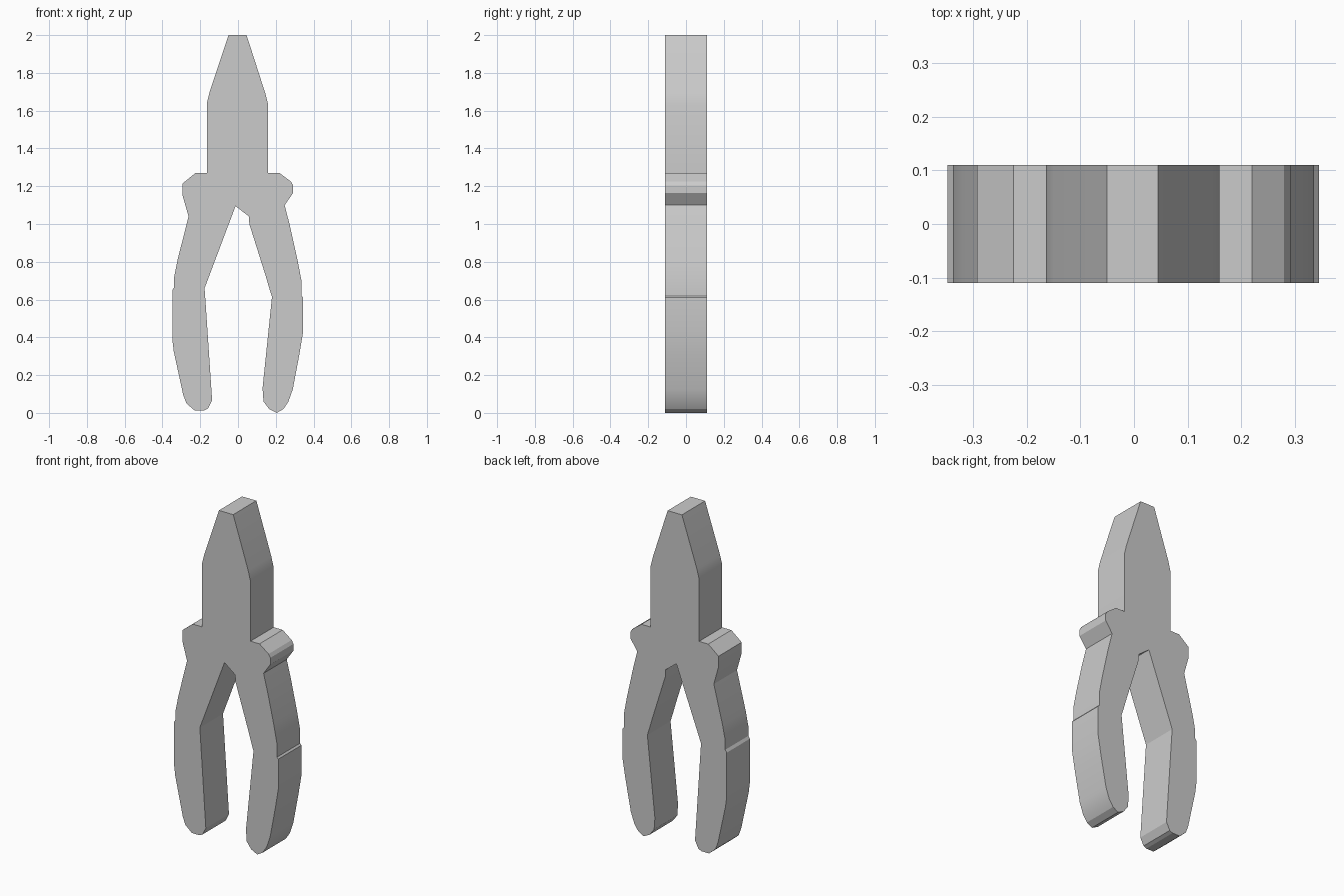
import bpy
import bmesh

if "Cube" in bpy.data.objects:
    bpy.data.objects.remove(bpy.data.objects["Cube"])

HALF_THICKNESS = 0.11

# Outline in (x, z), clockwise from the left shoulder, grouped by part
jaws = [(-.164, 1.27), (-.164, 1.645), (-.15, 1.70), (-.05, 2.0), (.045, 2.0),
        (.055, 1.97), (.145, 1.69), (.16, 1.63), (.16, 1.27)]

right_shoulder = [(.22, 1.27), (.28, 1.225), (.292, 1.205), (.292, 1.165), (.247, 1.10)]
right_outer = [(.275, .99), (.315, .81), (.336, .70), (.336, .62)]
right_grip = [(.345, .61), (.345, .43), (.325, .31), (.29, .125), (.267, .06),
              (.24, .02), (.205, 0), (.165, .02), (.135, .06), (.13, .13),
              (.18, .615)]
right_inner = [(.167, .655), (.145, .73), (.06, 1.0), (.058, 1.04)]

crotch = [(-.013, 1.095)]

left_inner = [(-.177, .66)]
left_grip = [(-.172, .59), (-.137, .066), (-.16, .022), (-.18, .013), (-.23, .013),
             (-.273, .05), (-.29, .095), (-.34, .325), (-.348, .39), (-.348, .65)]
left_outer = [(-.338, .665), (-.338, .72), (-.32, .81), (-.262, 1.04)]
left_shoulder = [(-.293, 1.15), (-.293, 1.215), (-.225, 1.27)]

outline = (jaws + right_shoulder + right_outer + right_grip + right_inner + crotch
           + left_inner + left_grip + left_outer + left_shoulder)


def extrude_profile(name, points, half):
    """Make a flat plate from an x-z outline, thickened along y."""
    bm = bmesh.new()
    face = bm.faces.new([bm.verts.new((x, -half, z)) for x, z in points])
    ext = bmesh.ops.extrude_face_region(bm, geom=[face], use_keep_orig=True)
    moved = [g for g in ext["geom"] if isinstance(g, bmesh.types.BMVert)]
    bmesh.ops.translate(bm, verts=moved, vec=(0, 2 * half, 0))
    bmesh.ops.recalc_face_normals(bm, faces=bm.faces)
    mesh = bpy.data.meshes.new(name)
    bm.to_mesh(mesh)
    bm.free()
    obj = bpy.data.objects.new(name, mesh)
    bpy.context.collection.objects.link(obj)
    return obj


# One solid body: jaws, pivot shoulders and both handles
pliers = extrude_profile("pliers_body", outline, HALF_THICKNESS)

# Soften the shallow curves, keep the plate edges crisp
bpy.context.view_layer.objects.active = pliers
pliers.select_set(True)
bpy.ops.object.shade_smooth_by_angle(angle=0.3)
